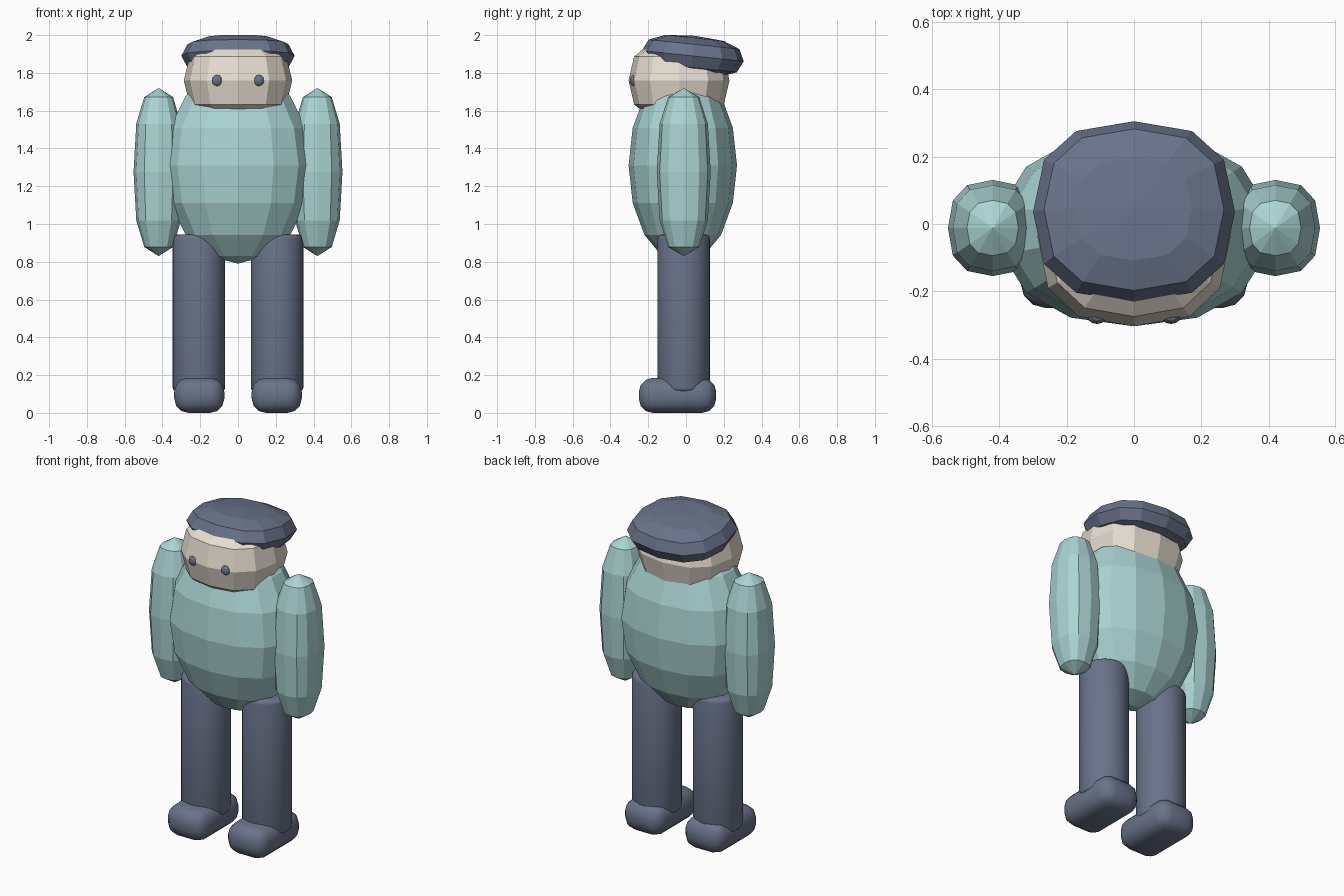
import bpy, bmesh, math
from mathutils import Matrix

if "Cube" in bpy.data.objects:
    bpy.data.objects.remove(bpy.data.objects["Cube"])


def material(name, rgb):
    m = bpy.data.materials.new(name)
    m.diffuse_color = (*rgb, 1)
    m.use_nodes = True
    m.node_tree.nodes["Principled BSDF"].inputs["Base Color"].default_value = m.diffuse_color
    return m


TEAL = material("teal", (0.40, 0.66, 0.65))
SLATE = material("slate", (0.14, 0.17, 0.25))
CREAM = material("cream", (0.80, 0.73, 0.63))


def finish(name, bm, loc, mat, smooth=False, tilt=0):
    bmesh.ops.recalc_face_normals(bm, faces=bm.faces)
    bm.transform(Matrix.Rotation(tilt, 4, 'X'))
    me = bpy.data.meshes.new(name)
    bm.to_mesh(me)
    bm.free()
    me.materials.append(mat)
    for p in me.polygons:
        p.use_smooth = smooth
    ob = bpy.data.objects.new(name, me)
    ob.location = loc
    bpy.context.collection.objects.link(ob)
    return ob


def power(v, e):
    return math.copysign(abs(v) ** e, v) if abs(v) > 1e-6 else 0


def ball(name, loc, radii, mat, segs=12, rings=6, e_side=0.8, e_up=0.8, tilt=0):
    """Faceted, slightly squared ellipsoid."""
    rx, ry, rz = radii
    bm = bmesh.new()
    top, bottom = bm.verts.new((0, 0, rz)), bm.verts.new((0, 0, -rz))
    loops = []
    for i in range(1, rings):
        a = math.pi * i / rings
        r, z = power(math.sin(a), e_up), rz * power(math.cos(a), e_up)
        loops.append([])
        for k in range(segs):
            t = math.tau * k / segs
            loops[-1].append(bm.verts.new((rx * r * power(math.sin(t), e_side),
                                           -ry * r * power(math.cos(t), e_side), z)))
    for k in range(segs):
        n = (k + 1) % segs
        bm.faces.new((top, loops[0][k], loops[0][n]))
        bm.faces.new((bottom, loops[-1][n], loops[-1][k]))
        for a, b in zip(loops, loops[1:]):
            bm.faces.new((a[k], b[k], b[n], a[n]))
    return finish(name, bm, loc, mat, tilt=tilt)


def add_bevel(ob, width, segments):
    b = ob.modifiers.new("round", 'BEVEL')
    b.width, b.segments = width, segments
    b.limit_method = 'ANGLE'
    b.angle_limit = math.radians(40)


# Torso, head and cap
ball("torso", (0, -0.017, 1.31), (0.40, 0.287, 0.52), TEAL, 14, 8, 0.9, 1.0)
ball("head", (0, -0.037, 1.76), (0.287, 0.267, 0.22), CREAM)
ball("cap", (0, 0.036, 1.89), (0.30, 0.271, 0.107), SLATE, tilt=math.radians(-6))

for side, s in (("left", 1), ("right", -1)):
    # Eyes and arms
    ball(side + "_eye", (s * 0.11, -0.277, 1.76), (0.028, 0.02, 0.03), SLATE, e_side=1, e_up=1)
    ball(side + "_arm", (s * 0.42, -0.012, 1.275), (0.133, 0.143, 0.445), TEAL)

    # Legs
    bm = bmesh.new()
    bmesh.ops.create_cone(bm, cap_ends=True, segments=32, radius1=0.139, radius2=0.139, depth=0.835)
    leg = finish(side + "_leg", bm, (s * 0.207, -0.013, 0.5275), SLATE, True)
    add_bevel(leg, 0.025, 3)

    # Shoes
    bm = bmesh.new()
    bmesh.ops.create_cube(bm, size=1)
    bm.transform(Matrix.Diagonal((0.265, 0.41, 0.186, 1)))
    shoe = finish(side + "_shoe", bm, (s * 0.205, -0.045, 0.093), SLATE, True)
    add_bevel(shoe, 0.075, 3)
